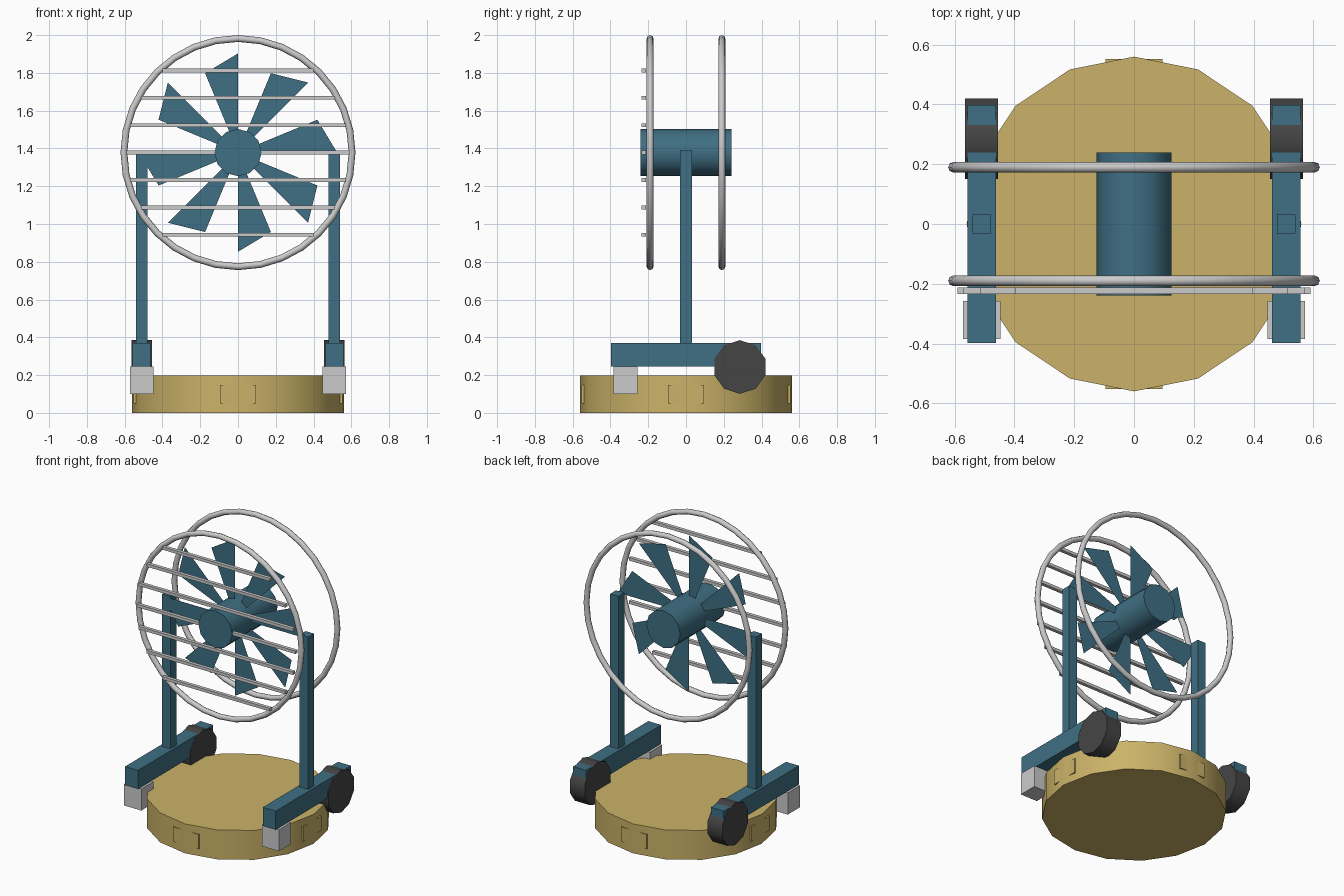
import bpy
from math import sin, cos, pi, sqrt, radians

if "Cube" in bpy.data.objects:
    bpy.data.objects.remove(bpy.data.objects["Cube"])


def material(name, rgb):
    m = bpy.data.materials.new(name)
    m.diffuse_color = (*rgb, 1)
    m.use_nodes = True
    m.node_tree.nodes["Principled BSDF"].inputs["Base Color"].default_value = m.diffuse_color
    return m


TEAL = material("teal_paint", (0.05, 0.16, 0.23))
SAND = material("sand", (0.60, 0.45, 0.14))
DARK = material("dark_rubber", (0.06, 0.06, 0.06))
CZ = 1.378  # height of the fan axis


def finish(name, mat=None):
    o = bpy.context.object
    o.name = name
    if mat:
        o.data.materials.append(mat)
    return o


def box(name, x, y, z, mat=None):
    """Box from (min, max) ranges on each axis."""
    bpy.ops.mesh.primitive_cube_add(size=1, location=[sum(r) / 2 for r in (x, y, z)])
    bpy.context.object.scale = [r[1] - r[0] for r in (x, y, z)]
    bpy.ops.object.transform_apply(location=False, rotation=False)
    return finish(name, mat)


def cylinder(name, sides, r, depth, loc, rot=(0, 0, 0), mat=None):
    bpy.ops.mesh.primitive_cylinder_add(vertices=sides, radius=r, depth=depth,
                                        location=loc, rotation=rot)
    bpy.ops.object.shade_smooth_by_angle(angle=radians(40))
    return finish(name, mat)


# Round base with four shallow plates
cylinder("base", 16, 0.56, 0.197, (0, 0, 0.0985), mat=SAND)
for s in (-1, 1):
    a, b = sorted((s * 0.52, s * 0.552))
    box("base_plate", (-0.095, 0.095), (a, b), (0.05, 0.148), SAND)
    box("base_plate", (a, b), (-0.095, 0.095), (0.05, 0.148), SAND)

# Stand on each side: skid, post, front block and rear wheel
for s, side in ((-1, "left"), (1, "right")):
    x = s * 0.51
    box(side + "_skid", (x - 0.048, x + 0.048), (-0.398, 0.398), (0.245, 0.37), TEAL)
    box(side + "_post", (x - 0.031, x + 0.031), (-0.031, 0.031), (0.37, 1.39), TEAL)
    box(side + "_front_block", (x - 0.063, x + 0.063), (-0.385, -0.258), (0.1, 0.245))
    cylinder(side + "_wheel", 10, 0.142, 0.11, (x, 0.285, 0.243), (pi / 2, 0, pi / 2), DARK)

# Motor hub
cylinder("hub", 12, 0.125, 0.48, (0, 0, CZ), (pi / 2, 0, 0), TEAL)

# Eight flat sheet blades
verts, faces = [], []
for i in range(8):
    a = i * pi / 4
    for r, da in ((0.11, 0), (0.525, 0), (0.455, pi / 8), (0.11, pi / 8)):
        verts.append((r * cos(a + da), -0.032, CZ + r * sin(a + da)))
    faces.append(range(4 * i, 4 * i + 4))
mesh = bpy.data.meshes.new("fan_blades")
mesh.from_pydata(verts, [], faces)
mesh.materials.append(TEAL)
bpy.context.collection.objects.link(bpy.data.objects.new("fan_blades", mesh))

# Front and rear guard rings
for y, name in ((-0.19, "front_guard_ring"), (0.19, "rear_guard_ring")):
    bpy.ops.mesh.primitive_torus_add(major_segments=32, minor_segments=8, major_radius=0.604,
                                     minor_radius=0.018, location=(0, y, CZ),
                                     rotation=(pi / 2, 0, 0))
    bpy.ops.object.shade_smooth_by_angle(angle=radians(50))
    finish(name)

# Horizontal bars across the front guard
for i in range(-3, 4):
    z = i * 0.145
    h = sqrt(0.59 ** 2 - z ** 2)
    box("guard_bar", (-h, h), (-0.235, -0.212), (CZ + z - 0.01, CZ + z + 0.01))
